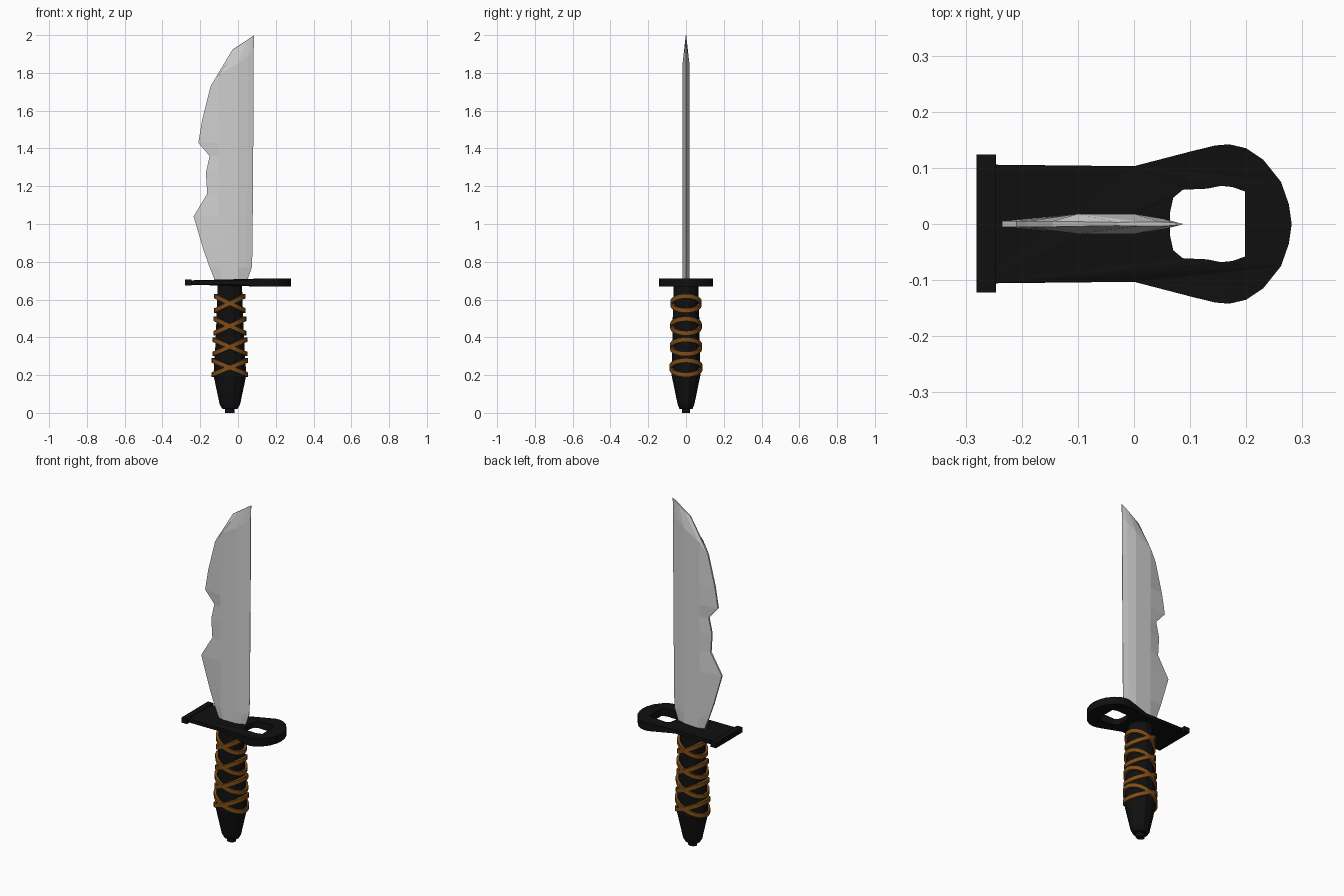
import bpy, bmesh, math

if "Cube" in bpy.data.objects:
    bpy.data.objects.remove(bpy.data.objects["Cube"])

CX = -0.043  # handle axis


def material(name, rgb):
    m = bpy.data.materials.new(name)
    m.diffuse_color = (*rgb, 1)
    m.use_nodes = True
    m.node_tree.nodes["Principled BSDF"].inputs["Base Color"].default_value = m.diffuse_color
    return m


STEEL = material("steel", (0.62, 0.62, 0.62))
BLACK = material("black", (0.005, 0.005, 0.005))
CORD = material("brown cord", (0.21, 0.075, 0.009))


def loft(name, rings, mat, closed=False):
    """Skin a list of equal-length point rings; cap the ends unless closed."""
    bm = bmesh.new()
    vs = [[bm.verts.new(p) for p in r] for r in rings]
    n = len(vs[0])
    pairs = list(zip(vs, vs[1:])) + ([(vs[-1], vs[0])] if closed else [])
    for a, b in pairs:
        for i in range(n):
            j = (i + 1) % n
            bm.faces.new((a[i], a[j], b[j], b[i]))
    if not closed:
        bm.faces.new(vs[0][::-1])
        bm.faces.new(vs[-1])
    bmesh.ops.recalc_face_normals(bm, faces=bm.faces)
    me = bpy.data.meshes.new(name)
    bm.to_mesh(me)
    bm.free()
    ob = bpy.data.objects.new(name, me)
    bpy.context.collection.objects.link(ob)
    me.materials.append(mat)
    return ob


# Blade: notched cutting edge on the left, straight edge on the right
def blade_ring(pts):
    half = (0.005, 0.018, 0.018, 0.009, 0.001)
    if pts[0][1] > 1.9:
        half = (0.003, 0.004, 0.004, 0.003, 0.001)
    front = [(x, -h, z) for (x, z), h in zip(pts, half)]
    back = [(x, h, z) for (x, z), h in zip(pts, half)]
    return front + back[::-1]


rows = []
for z, left, right in [(0.69, -0.118, 0.045), (0.77, -0.15, 0.073), (0.86, -0.182, 0.077),
                       (1.04, -0.235, 0.078), (1.16, -0.163, 0.079), (1.27, -0.17, 0.08),
                       (1.36, -0.15, 0.08), (1.43, -0.21, 0.081), (1.55, -0.19, 0.082)]:
    a = -0.08 if z < 0.75 else -0.1
    rows.append([(left, z), (a, z), (0, z), (right - 0.03, z), (right, z)])
rows.append([(-0.145, 1.73), (-0.1, 1.79), (0, 1.85), (0.054, 1.89), (0.083, 1.92)])
rows.append([(-0.03, 1.922), (0.01, 1.948), (0.045, 1.972), (0.065, 1.986), (0.086, 2.0)])
loft("blade", [blade_ring(r) for r in rows], STEEL)

# Guard plate: outline with a bottle-opener hole, as a filled curve
outer = [(-0.28, 0.106), (0.0, 0.103), (0.1, 0.129), (0.145, 0.14), (0.17, 0.142), (0.2, 0.135),
         (0.23, 0.115), (0.262, 0.075), (0.276, 0.035), (0.281, 0)]
hole = [(0.198, 0.058), (0.175, 0.066), (0.155, 0.068), (0.13, 0.063), (0.087, 0.061),
        (0.07, 0.047), (0.064, 0.02)]
outer += [(x, -y) for x, y in outer[-2::-1]]
hole += [(x, -y) for x, y in hole[::-1]]
cu = bpy.data.curves.new("guard_curve", "CURVE")
cu.dimensions = "2D"
cu.fill_mode = "BOTH"
cu.extrude = 1.0
for pts in (outer, hole):
    s = cu.splines.new("POLY")
    s.points.add(len(pts) - 1)
    for p, (x, y) in zip(s.points, pts):
        p.co = (x, y, 0, 1)
    s.use_cyclic_u = True
tmp = bpy.data.objects.new("guard_tmp", cu)
bpy.context.collection.objects.link(tmp)
me = bpy.data.meshes.new_from_object(tmp.evaluated_get(bpy.context.evaluated_depsgraph_get()))
bpy.data.objects.remove(tmp)
for v in me.vertices:  # plate thickens towards the ring end
    t = min(max(v.co.x / 0.15, 0), 1)
    v.co.z = 0.69 + v.co.z * (0.011 + 0.011 * t)
me.materials.clear()
me.materials.append(BLACK)
bpy.context.collection.objects.link(bpy.data.objects.new("guard", me))

# Raised end bar of the guard
loft("guard_end_bar", [[(-0.281, -0.122, z), (-0.246, -0.122, z), (-0.246, 0.124, z), (-0.281, 0.124, z)]
                       for z in (0.675, 0.705)], BLACK)

# Handle with tapered pommel and end knob
SIDES = 12


def oval(rx, ry, z):
    return [(CX + rx * math.cos(2 * math.pi * (i + 0.5) / SIDES),
             ry * math.sin(2 * math.pi * (i + 0.5) / SIDES), z) for i in range(SIDES)]


loft("handle", [oval(*r) for r in [
    (0.026, 0.022, 0), (0.026, 0.022, 0.02), (0.042, 0.036, 0.022), (0.056, 0.046, 0.045),
    (0.09, 0.079, 0.2), (0.08, 0.075, 0.35), (0.071, 0.072, 0.55), (0.066, 0.067, 0.69)]], BLACK)

# Cord wraps: pairs of oppositely tilted flat bands
N = 24
for k, (zc, rx, ry) in enumerate([(0.24, 0.094, 0.085), (0.35, 0.089, 0.083),
                                  (0.46, 0.084, 0.081), (0.58, 0.08, 0.08)]):
    for side in (1, -1):
        rings = []
        for i in range(N):
            t = 2 * math.pi * i / N
            c, s = math.cos(t), math.sin(t)
            z = zc + side * 0.038 * c
            rings.append([(CX + (rx + d) * c, (ry + d) * s, z + h)
                          for d, h in ((-0.012, -0.012), (0.003, -0.012), (0.003, 0.012), (-0.012, 0.012))])
        loft(f"cord_wrap_{k}_{'up' if side > 0 else 'down'}", rings, CORD, closed=True)
